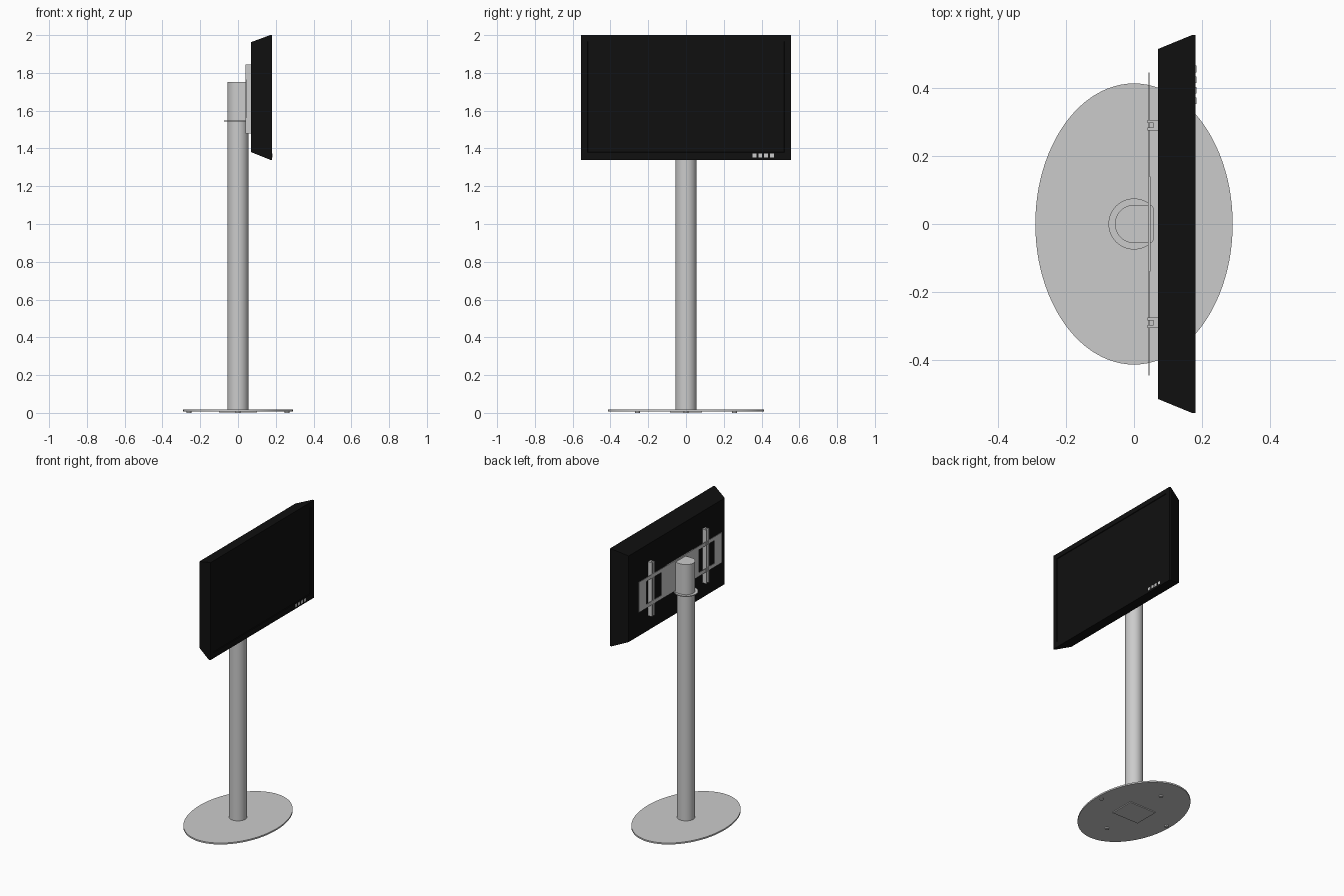
import bpy, bmesh, math

if "Cube" in bpy.data.objects:
    bpy.data.objects.remove(bpy.data.objects["Cube"])

black = bpy.data.materials.new("black_plastic")
black.diffuse_color = (0.005, 0.005, 0.005, 1)
black.use_nodes = True
black.node_tree.nodes["Principled BSDF"].inputs["Base Color"].default_value = black.diffuse_color


def finish(name, bm, mat=None, smooth=False):
    bmesh.ops.recalc_face_normals(bm, faces=bm.faces)
    me = bpy.data.meshes.new(name)
    bm.to_mesh(me)
    bm.free()
    ob = bpy.data.objects.new(name, me)
    bpy.context.collection.objects.link(ob)
    if mat:
        me.materials.append(mat)
    if smooth:
        bpy.context.view_layer.objects.active = ob
        ob.select_set(True)
        bpy.ops.object.shade_smooth_by_angle(angle=math.radians(35))
        ob.select_set(False)
    return ob


def add_box(bm, x, y, z):
    vs = bmesh.ops.create_cube(bm, size=1)["verts"]
    for v in vs:
        for i, (lo, hi) in enumerate((x, y, z)):
            v.co[i] = (lo + hi) / 2 + v.co[i] * (hi - lo)


def boxes(name, *specs, mat=None):
    bm = bmesh.new()
    for s in specs:
        add_box(bm, *s)
    return finish(name, bm, mat)


def prism(name, outline, z0, z1):
    bm = bmesh.new()
    f = bm.faces.new([bm.verts.new((x, y, z0)) for x, y in outline])
    top = bmesh.ops.extrude_face_region(bm, geom=[f])["geom"]
    for v in top:
        if isinstance(v, bmesh.types.BMVert):
            v.co.z = z1
    return finish(name, bm, smooth=True)


def ellipse(rx, ry, n=64, cx=0, cy=0):
    return [(cx + rx * math.cos(2 * math.pi * i / n), cy + ry * math.sin(2 * math.pi * i / n))
            for i in range(n)]


# Base plate, underside plate and feet
prism("base_plate", ellipse(0.29, 0.413, 96), 0.008, 0.018)
boxes("base_underplate", ((-0.1, 0.1), (-0.085, 0.085), (0.002, 0.008)))
for i, (x, y) in enumerate([(0.26, 0), (-0.26, 0), (0, 0.257), (0, -0.257)]):
    prism(f"foot_{i + 1}", ellipse(0.013, 0.013, 20, x, y), 0, 0.008)

# Column, collar and D-shaped head
prism("column", ellipse(0.056, 0.056), 0.018, 1.543)
prism("collar", [(min(x, 0.06), y) for x, y in ellipse(0.075, 0.075)
                 if x < 0.06], 1.543, 1.549)
arc = [(0.056 * math.cos(a), 0.056 * math.sin(a))
       for a in (math.pi / 2 + math.pi * i / 32 for i in range(33))]
prism("column_head", arc + [(0.044, -0.056), (0.044, 0.056)], 1.549, 1.753)

# Wall bracket: centre plate plus a windowed frame each side
z0, z1, px = 1.56, 1.765, (0.042, 0.046)
boxes("bracket_centre", ((0.041, 0.049), (-0.14, 0.14), (z0, z1)))
for side, s in (("left", 1), ("right", -1)):
    span = lambda a, b: tuple(sorted((s * a, s * b)))
    boxes(f"bracket_frame_{side}",
          (px, span(0.14, 0.2), (z0, z1)),
          (px, span(0.365, 0.445), (z0, z1)),
          (px, span(0.2, 0.365), (z0, z0 + 0.025)),
          (px, span(0.2, 0.365), (z1 - 0.025, z1)))
    # Vertical channel rail
    boxes(f"mount_rail_{side}",
          ((0.058, 0.07), span(0.275, 0.306), (1.48, 1.845)),
          ((0.04, 0.058), span(0.275, 0.284), (1.48, 1.845)),
          ((0.04, 0.058), span(0.297, 0.306), (1.48, 1.845)))

# Screen casing: lofted rectangles from the tapered back to the recessed panel
loops = [(0.07, 0.514, 1.38, 1.963), (0.17, 0.555, 1.34, 2.0), (0.181, 0.555, 1.34, 2.0),
         (0.181, 0.522, 1.378, 1.967), (0.177, 0.520, 1.380, 1.965)]
bm = bmesh.new()
rings = [[bm.verts.new((x, y, z)) for y, z in ((-h, lo), (h, lo), (h, hi), (-h, hi))]
         for x, h, lo, hi in loops]
for a, b in zip(rings, rings[1:]):
    for i in range(4):
        j = (i + 1) % 4
        bm.faces.new((a[i], a[j], b[j], b[i]))
bm.faces.new(rings[0])
bm.faces.new(rings[-1])
finish("screen", bm, black)

# Control buttons
for i in range(4):
    y = 0.352 + 0.031 * i
    boxes(f"button_{i + 1}", ((0.179, 0.183), (y, y + 0.02), (1.352, 1.372)))
